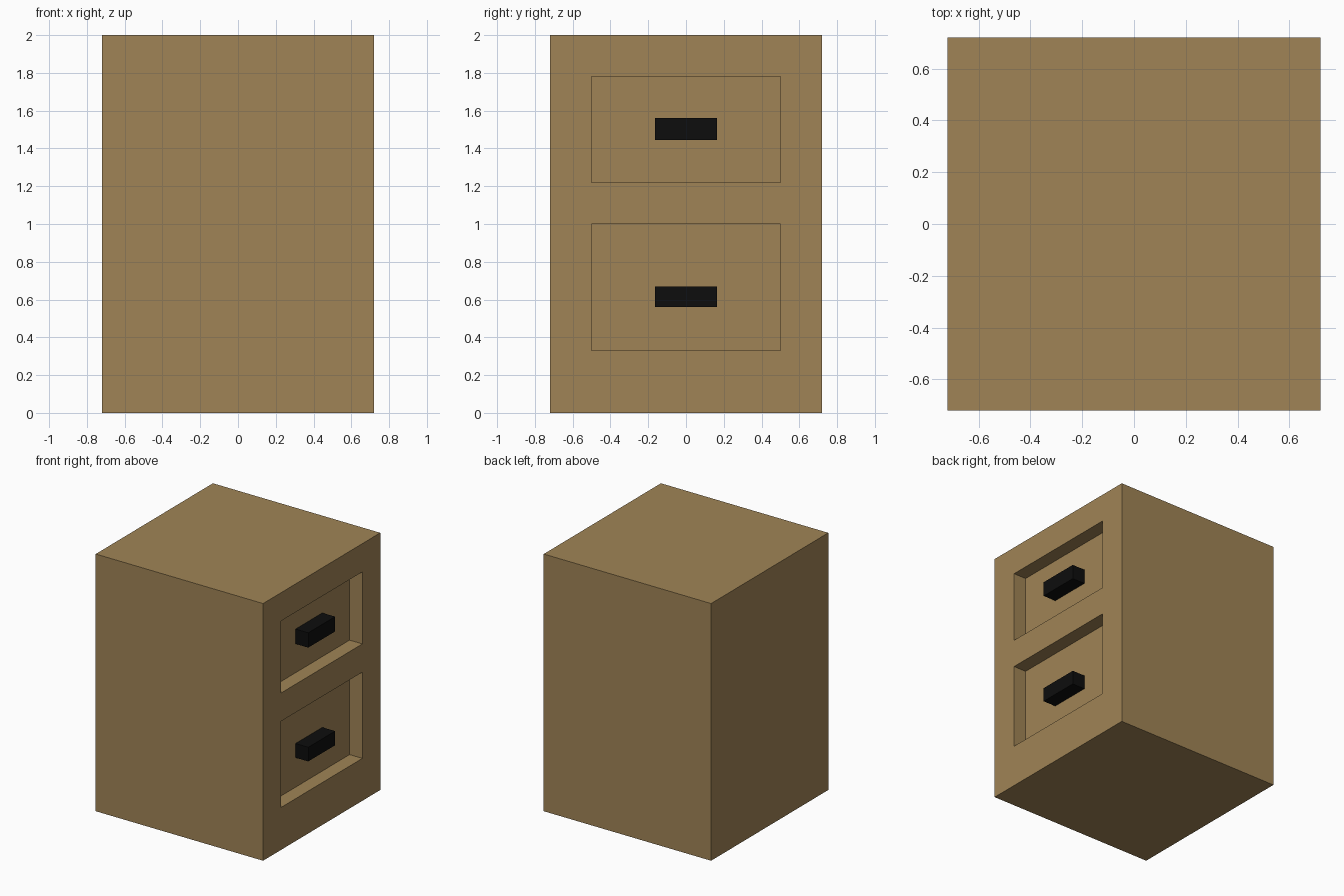
import bpy
import bmesh
from mathutils import Matrix

if "Cube" in bpy.data.objects:
    bpy.data.objects.remove(bpy.data.objects["Cube"], do_unlink=True)

HALF, HEIGHT, DEPTH = 0.72, 2.0, 0.11
PANEL_HALF = 0.50
PANELS = {"lower": (0.33, 1.00), "upper": (1.22, 1.78)}
HANDLES = {"lower": (0.56, 0.67), "upper": (1.445, 1.56)}


def make_material(name, colour):
    mat = bpy.data.materials.new(name)
    mat.use_nodes = True
    mat.diffuse_color = colour
    mat.node_tree.nodes["Principled BSDF"].inputs["Base Color"].default_value = colour
    return mat


def box_bmesh(lo, hi):
    bm = bmesh.new()
    size = [b - a for a, b in zip(lo, hi)]
    mid = [(a + b) / 2 for a, b in zip(lo, hi)]
    bmesh.ops.create_cube(bm, size=1, matrix=Matrix.Translation(mid) @ Matrix.Diagonal((*size, 1)))
    return bm


def finish(bm, name, mat):
    mesh = bpy.data.meshes.new(name)
    bm.normal_update()
    bm.to_mesh(mesh)
    bm.free()
    mesh.materials.append(mat)
    obj = bpy.data.objects.new(name, mesh)
    bpy.context.collection.objects.link(obj)
    return obj


wood = make_material("tan wood", (0.352, 0.231, 0.093, 1))
black = make_material("black handle", (0.004, 0.004, 0.004, 1))

# Cabinet body, sliced along the drawer panel borders
bm = box_bmesh((-HALF, -HALF, 0), (HALF, HALF, HEIGHT))
cuts = [((0, s * PANEL_HALF, 0), (0, 1, 0)) for s in (-1, 1)]
cuts += [((0, 0, z), (0, 0, 1)) for panel in PANELS.values() for z in panel]
for point, normal in cuts:
    bmesh.ops.bisect_plane(bm, geom=bm.verts[:] + bm.edges[:] + bm.faces[:],
                           plane_co=point, plane_no=normal)

# Drawer panels pushed into the right side
bm.normal_update()
panels = []
for face in bm.faces:
    c = face.calc_center_median()
    if face.normal.x > 0.9 and abs(c.y) < PANEL_HALF and any(a < c.z < b for a, b in PANELS.values()):
        panels.append(face)
for face in bmesh.ops.extrude_discrete_faces(bm, faces=panels)["faces"]:
    bmesh.ops.translate(bm, verts=face.verts[:], vec=(-DEPTH, 0, 0))
bmesh.ops.recalc_face_normals(bm, faces=bm.faces[:])
finish(bm, "cabinet_body", wood)

# Block handles, flush with the cabinet side
for name, (z0, z1) in HANDLES.items():
    finish(box_bmesh((HALF - DEPTH, -0.165, z0), (HALF, 0.165, z1)), name + "_drawer_handle", black)
